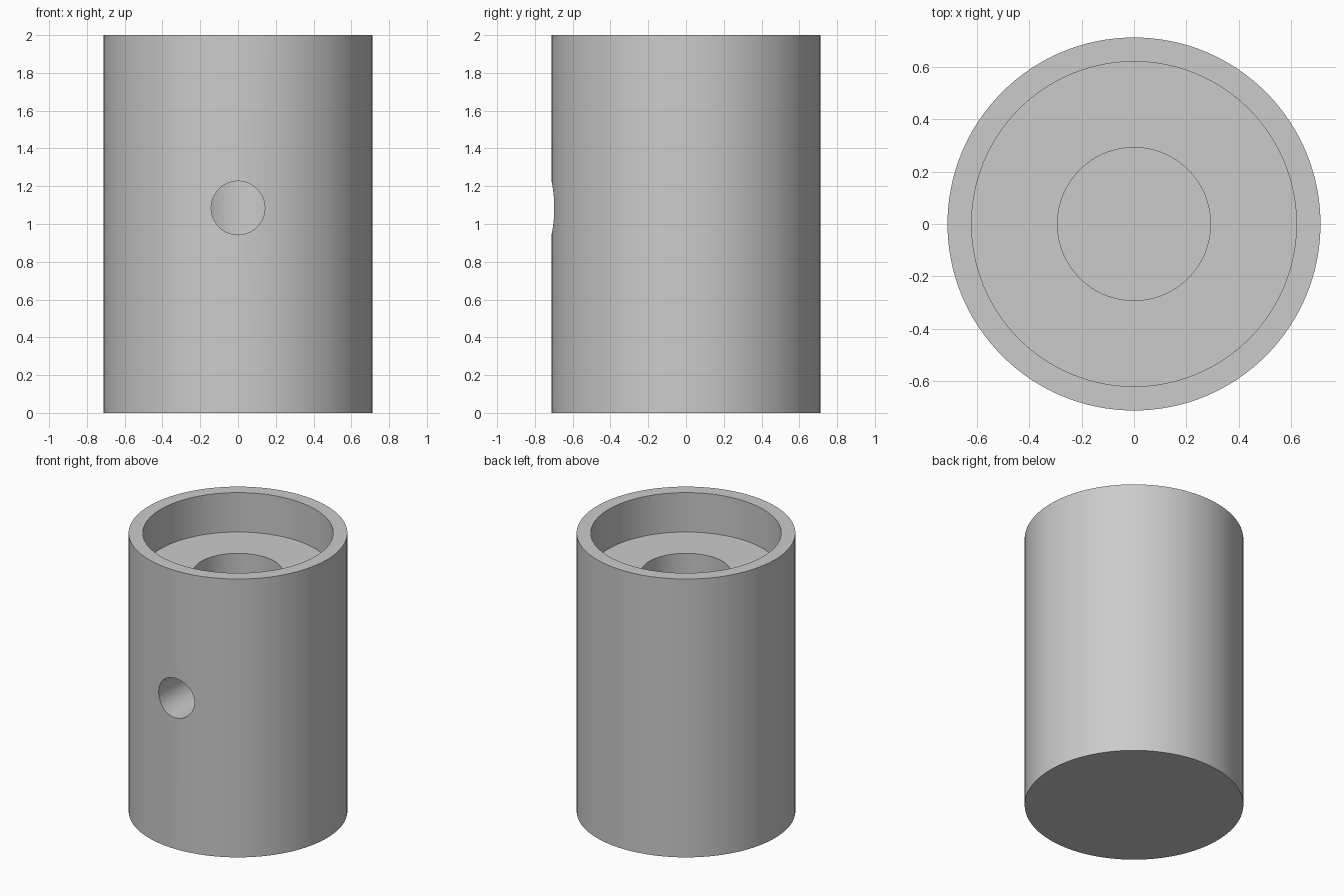
import bpy, bmesh, math
from mathutils import Matrix

cube = bpy.data.objects.get("Cube")
if cube:
    bpy.data.objects.remove(cube, do_unlink=True)

HOLE_R, HOLE_Z = 0.142, 1.085
SEGMENTS = 128

grey = bpy.data.materials.new("light grey")
grey.use_nodes = True
grey.diffuse_color = (0.6, 0.6, 0.6, 1)
grey.node_tree.nodes["Principled BSDF"].inputs["Base Color"].default_value = grey.diffuse_color


def add_object(name, bm):
    bmesh.ops.recalc_face_normals(bm, faces=bm.faces)
    mesh = bpy.data.meshes.new(name)
    bm.to_mesh(mesh)
    bm.free()
    mesh.materials.append(grey)
    obj = bpy.data.objects.new(name, mesh)
    bpy.context.collection.objects.link(obj)
    return obj


# Cylinder body: outer wall, rim, wide counterbore and blind centre bore
profile = [(0, 0), (0.712, 0), (0.712, 2), (0.62, 2), (0.62, 1.717),
           (0.292, 1.717), (0.292, 0.4), (0, 0.4)]
bm = bmesh.new()
verts = [bm.verts.new((r, 0, z)) for r, z in profile]
edges = [bm.edges.new(pair) for pair in zip(verts, verts[1:])]
bmesh.ops.spin(bm, geom=verts + edges, cent=(0, 0, 0), axis=(0, 0, 1),
               angle=2 * math.pi, steps=SEGMENTS)
bmesh.ops.remove_doubles(bm, verts=bm.verts, dist=0.0001)
body = add_object("cylinder_body", bm)

# Front side hole, reaching into the centre bore
bm = bmesh.new()
place = Matrix.Translation((0, -0.5, HOLE_Z)) @ Matrix.Rotation(math.pi / 2, 4, "X")
bmesh.ops.create_cone(bm, cap_ends=True, segments=64, radius1=HOLE_R,
                      radius2=HOLE_R, depth=0.8, matrix=place)
cutter = add_object("side_hole_cutter", bm)
cutter.hide_render = True

cut = body.modifiers.new("side_hole", "BOOLEAN")
cut.operation = "DIFFERENCE"
cut.solver = "EXACT"
cut.object = cutter

# Apply the cut, then smooth the round walls and keep the rims sharp
bpy.ops.object.select_all(action="DESELECT")
bpy.context.view_layer.objects.active = body
body.select_set(True)
bpy.ops.object.modifier_apply(modifier=cut.name)
bpy.data.objects.remove(cutter, do_unlink=True)
bpy.ops.object.shade_smooth_by_angle(angle=math.radians(30))
